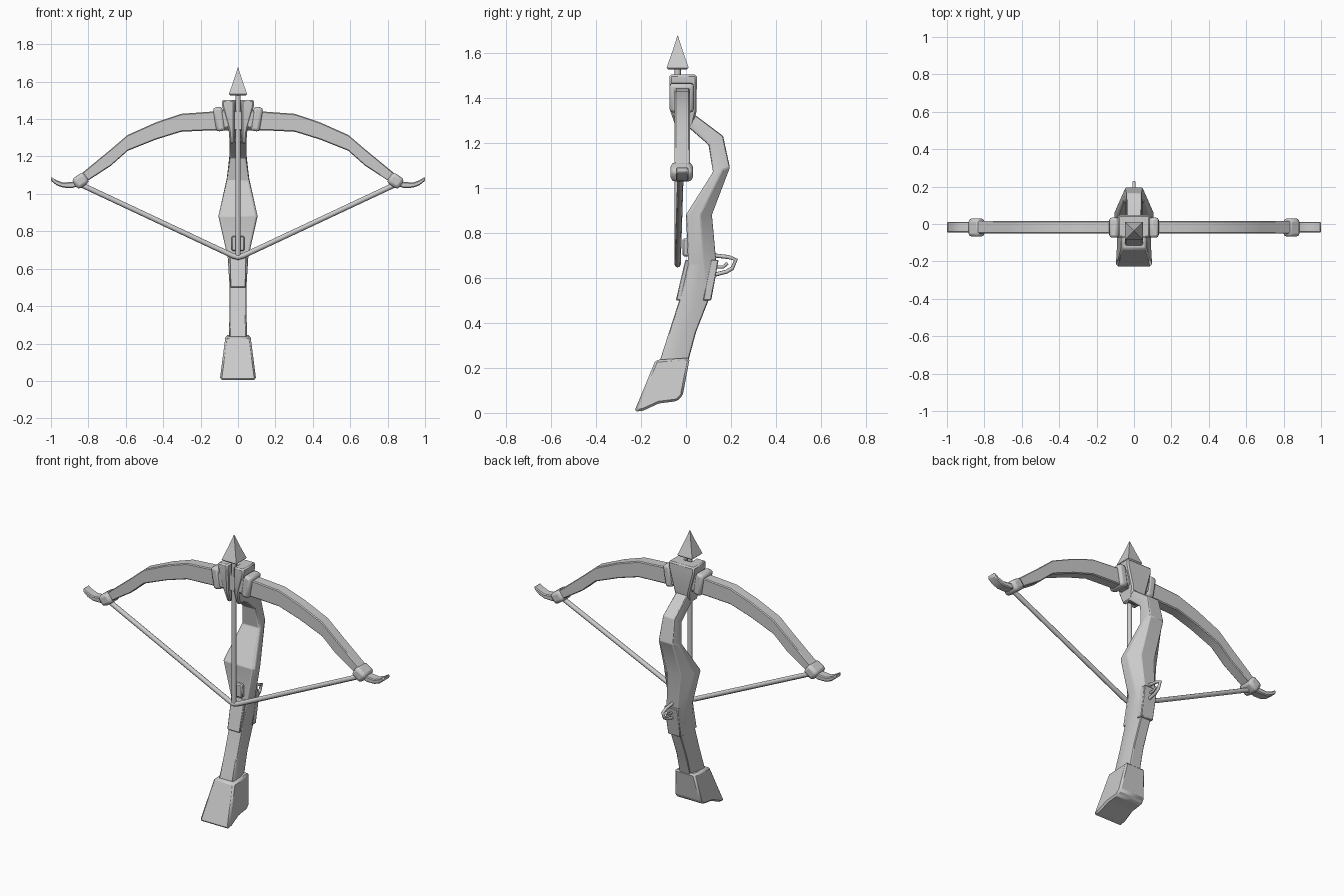
import bpy, bmesh, math
from mathutils import Vector, Matrix

cube = bpy.data.objects.get("Cube")
if cube:
    bpy.data.objects.remove(cube, do_unlink=True)

GREY = (0.6, 0.6, 0.6, 1)
mat = bpy.data.materials.new("plain grey")
mat.use_nodes = True
mat.diffuse_color = GREY
mat.node_tree.nodes["Principled BSDF"].inputs["Base Color"].default_value = GREY


def finish(name, bm, bevel=0.0, segments=1, smooth=True):
    bmesh.ops.recalc_face_normals(bm, faces=bm.faces)
    mesh = bpy.data.meshes.new(name)
    bm.to_mesh(mesh)
    bm.free()
    mesh.materials.append(mat)
    ob = bpy.data.objects.new(name, mesh)
    bpy.context.collection.objects.link(ob)
    if bevel:
        mod = ob.modifiers.new("edge bevel", 'BEVEL')
        mod.width, mod.segments = bevel, segments
        mod.limit_method, mod.angle_limit = 'ANGLE', math.radians(30)
    bpy.ops.object.select_all(action='DESELECT')
    ob.select_set(True)
    bpy.context.view_layer.objects.active = ob
    if smooth:
        bpy.ops.object.shade_smooth_by_angle(angle=math.radians(30))
    return ob


def loft(name, rings, **kw):
    """Skin equal-length rings of points and cap both ends."""
    bm = bmesh.new()
    rows = [[bm.verts.new(p) for p in ring] for ring in rings]
    n = len(rows[0])
    for a, b in zip(rows, rows[1:]):
        for i in range(n):
            j = (i + 1) % n
            bm.faces.new((a[i], a[j], b[j], b[i]))
    bm.faces.new(rows[0])
    bm.faces.new(rows[-1])
    return finish(name, bm, **kw)


def box(name, centre, size, turn=0.0, **kw):
    """Box rotated about the y axis."""
    bm = bmesh.new()
    m = (Matrix.Translation(centre) @ Matrix.Rotation(turn, 4, 'Y')
         @ Matrix.Diagonal((*size, 1)))
    bmesh.ops.create_cube(bm, size=1, matrix=m)
    return finish(name, bm, **kw)


def tube(name, points, radius, closed=False):
    curve = bpy.data.curves.new(name, 'CURVE')
    curve.dimensions = '3D'
    curve.bevel_depth, curve.bevel_resolution = radius, 2
    curve.use_fill_caps = True
    spline = curve.splines.new('POLY')
    spline.points.add(len(points) - 1)
    for sp, p in zip(spline.points, points):
        sp.co = (*p, 1)
    spline.use_cyclic_u = closed
    curve.materials.append(mat)
    ob = bpy.data.objects.new(name, curve)
    bpy.context.collection.objects.link(ob)
    return ob


# Stock: front point, back point, half width and back half width per section
def stock_ring(yf, zf, yb, zb, w, wb):
    half = [(0.9 * w, 0), (w, 0.1), (w, 0.55), (wb, 1)]
    side = [(x, yf + (yb - yf) * t, zf + (zb - zf) * t) for x, t in half]
    return side + [(-x, y, z) for x, y, z in reversed(side)]


STOCK = [(-.12, .22, .01, .23, .05, .035), (-.075, .36, .045, .36, .045, .033),
         (-.03, .5, .1, .5, .045, .033), (.01, .66, .135, .66, .055, .035),
         (0, .88, .115, .88, .105, .045), (.12, 1.07, .195, 1.09, .06, .045),
         (.1, 1.19, .165, 1.23, .045, .038), (.02, 1.26, .045, 1.32, .045, .038),
         (-.03, 1.28, 0, 1.36, .04, .035)]
loft("stock", [stock_ring(*s) for s in STOCK], bevel=.006)

# Butt: side profile widened toward the bottom
PROFILE = [(-.135, .235), (.017, .245), (-.015, .075), (-.04, .052),
           (-.12, .042), (-.19, .01), (-.23, .005)]


def butt_side(sign):
    return [(sign * (.098 - .13 * z), y, z) for y, z in PROFILE]


loft("butt", [butt_side(1), butt_side(-1)], bevel=.01)

# Plates wrapped on the front and back of the grip
for name, lo, hi in (("front_grip_plate", (-.045, -.01), (-.003, .03)),
                     ("back_grip_plate", (.075, .112), (.11, .145))):
    loft(name, [[(-.042, lo[0], .5), (.042, lo[0], .5), (.042, lo[1], .5), (-.042, lo[1], .5)],
                [(-.045, hi[0], .68), (.045, hi[0], .68), (.045, hi[1], .68), (-.045, hi[1], .68)]],
         bevel=.004)

# Trigger guard, trigger and string catch
tube("trigger_guard", [(0, .12, .7), (0, .19, .692), (0, .222, .68),
                       (0, .205, .642), (0, .18, .627), (0, .12, .612)], .009)
tube("trigger", [(0, .12, .648), (0, .165, .648), (0, .185, .665)], .007)
box("string_catch", (0, .005, .735), (.07, .04, .08), bevel=.006)


# Head: flared block with a groove down its front
def head_ring(w, z, front, back):
    half = [(w, back), (w, front), (.02, front), (.02, -.018)]
    return ([(x, y, z) for x, y in half]
            + [(-x, y, z) for x, y in reversed(half)])


loft("head", [head_ring(.044, 1.27, -.045, .03), head_ring(.05, 1.34, -.07, .047),
              head_ring(.085, 1.47, -.073, .048), head_ring(.085, 1.503, -.073, .048)],
     bevel=.008)

# Bolt: shaft and four-sided point
BOLT_Y = -.037
tube("bolt_shaft", [(0, BOLT_Y, .67), (0, BOLT_Y, 1.54)], .014)


def square(w, z):
    return [(sx * w, BOLT_Y + sy * w, z)
            for sx, sy in ((-1, -1), (1, -1), (1, 1), (-1, 1))]


loft("bolt_point", [square(.042, 1.526), square(.049, 1.533), square(.046, 1.542),
                    square(.022, 1.61), square(.001, 1.676)], smooth=False)

# Bow limbs, clamps, tip bands and hooked tips on both sides
LIMB = [(0, 1.445, 1.34), (.14, 1.44, 1.34), (.305, 1.428, 1.332), (.44, 1.382, 1.29),
        (.59, 1.315, 1.23), (.68, 1.238, 1.15), (.85, 1.098, 1.04)]
HOOK = [(.84, 1.085, 1.045), (.885, 1.065, 1.032), (.935, 1.06, 1.033),
        (.97, 1.073, 1.046), (1, 1.092, 1.07)]


def strip(points, sign, lo, hi):
    return [[(sign * x, lo, top), (sign * x, hi, top),
             (sign * x, hi, bottom), (sign * x, lo, bottom)]
            for x, top, bottom in points]


for sign, side in ((1, "left"), (-1, "right")):
    loft(side + "_limb", strip(LIMB, sign, -.05, .017), bevel=.005)
    loft(side + "_hook", strip(HOOK, sign, -.045, .012), bevel=.005)
    box(side + "_clamp", (sign * .1, -.019, 1.4), (.05, .108, .13),
        turn=sign * math.radians(9), bevel=.015, segments=2)
    box(side + "_inner_clamp", (sign * .065, -.019, 1.4), (.05, .1, .1),
        turn=sign * math.radians(9), bevel=.01)
    box(side + "_tip_band", (sign * .842, -.019, 1.07), (.075, .098, .066),
        turn=sign * math.radians(35), bevel=.018, segments=2)

# Bowstring
tube("bowstring", [(-.83, -.025, 1.045), (-.03, BOLT_Y, .67), (0, BOLT_Y, .66),
                   (.03, BOLT_Y, .67), (.83, -.025, 1.045)], .014)
